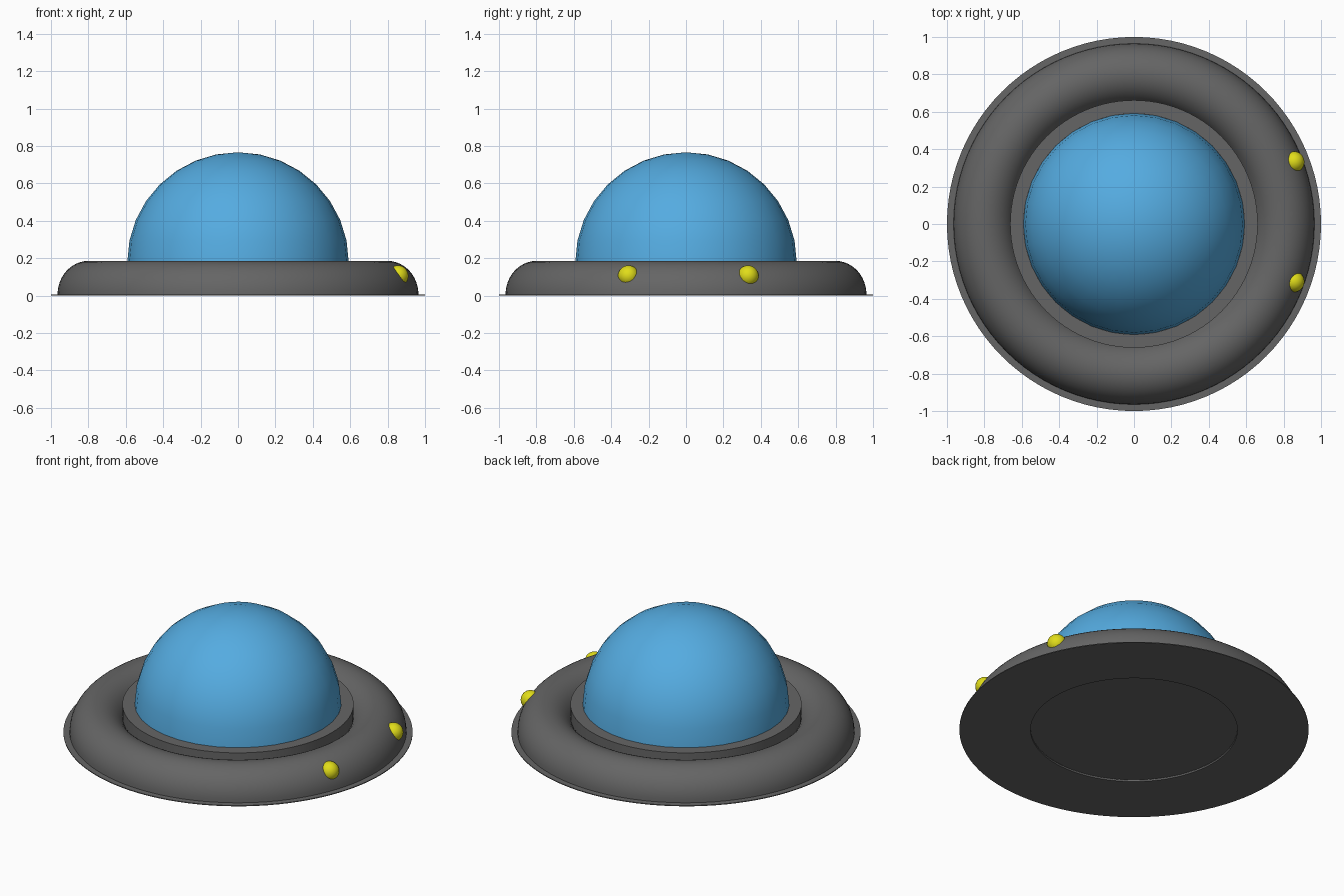
import bpy, bmesh, math
from mathutils import Matrix

if "Cube" in bpy.data.objects:
    bpy.data.objects.remove(bpy.data.objects["Cube"])


def material(name, rgb):
    m = bpy.data.materials.new(name)
    m.diffuse_color = (*rgb, 1)
    m.use_nodes = True
    m.node_tree.nodes["Principled BSDF"].inputs["Base Color"].default_value = m.diffuse_color
    return m


def finish(bm, name, mat, angle):
    bmesh.ops.remove_doubles(bm, verts=bm.verts, dist=1e-5)
    bmesh.ops.recalc_face_normals(bm, faces=bm.faces)
    me = bpy.data.meshes.new(name)
    bm.to_mesh(me)
    bm.free()
    ob = bpy.data.objects.new(name, me)
    bpy.context.collection.objects.link(ob)
    me.materials.append(mat)
    bpy.ops.object.select_all(action='DESELECT')
    bpy.context.view_layer.objects.active = ob
    ob.select_set(True)
    bpy.ops.object.shade_smooth_by_angle(angle=math.radians(angle))
    return ob


def lathe(name, profile, mat, steps, closed=False, angle=35):
    """Revolve a (radius, z) profile around the z axis."""
    bm = bmesh.new()
    vs = [bm.verts.new((r, 0, z)) for r, z in profile]
    es = [bm.edges.new(p) for p in zip(vs, vs[1:])]
    if closed:
        es.append(bm.edges.new((vs[-1], vs[0])))
    bmesh.ops.spin(bm, geom=vs + es, cent=(0, 0, 0), axis=(0, 0, 1),
                   angle=math.tau, steps=steps)
    return finish(bm, name, mat, angle)


grey = material("dark_grey", (0.13, 0.13, 0.13))
blue = material("dome_blue", (0.09, 0.41, 0.75))
yellow = material("light_yellow", (0.75, 0.72, 0.01))

# Thin base plate with a shallow round recess underneath
lathe("base_plate", [(0, 0.012), (0.592, 0.012), (0.592, 0), (1, 0),
                     (1, 0.005), (0.965, 0.006), (0, 0.018)], grey, 96)

# Rounded hull ring
arc = [(0.8 + 0.165 * math.cos(a), 0.004 + 0.181 * math.sin(a))
       for a in (math.pi * i / 24 for i in range(25))]
lathe("hull_ring", arc, grey, 96, closed=True)

# Flat collar around the dome
lathe("collar", [(0.59, 0.01), (0.662, 0.01), (0.662, 0.18), (0.59, 0.18)],
      grey, 96, closed=True)

# Hemispherical canopy
dome = [(0.592 * math.cos(a), 0.178 + 0.588 * math.sin(a))
        for a in (math.pi / 2 * i / 8 for i in range(9))]
dome[-1] = (0, dome[-1][1])
lathe("dome", [(0, 0.178)] + dome, blue, 32)

# Two lamps set into the right side of the hull
for label, y in (("front", -0.308), ("back", 0.332)):
    bm = bmesh.new()
    bmesh.ops.create_uvsphere(bm, u_segments=32, v_segments=16, radius=0.056,
                              matrix=Matrix.Translation((0.855, y, 0.105)))
    finish(bm, label + "_lamp", yellow, 60)
